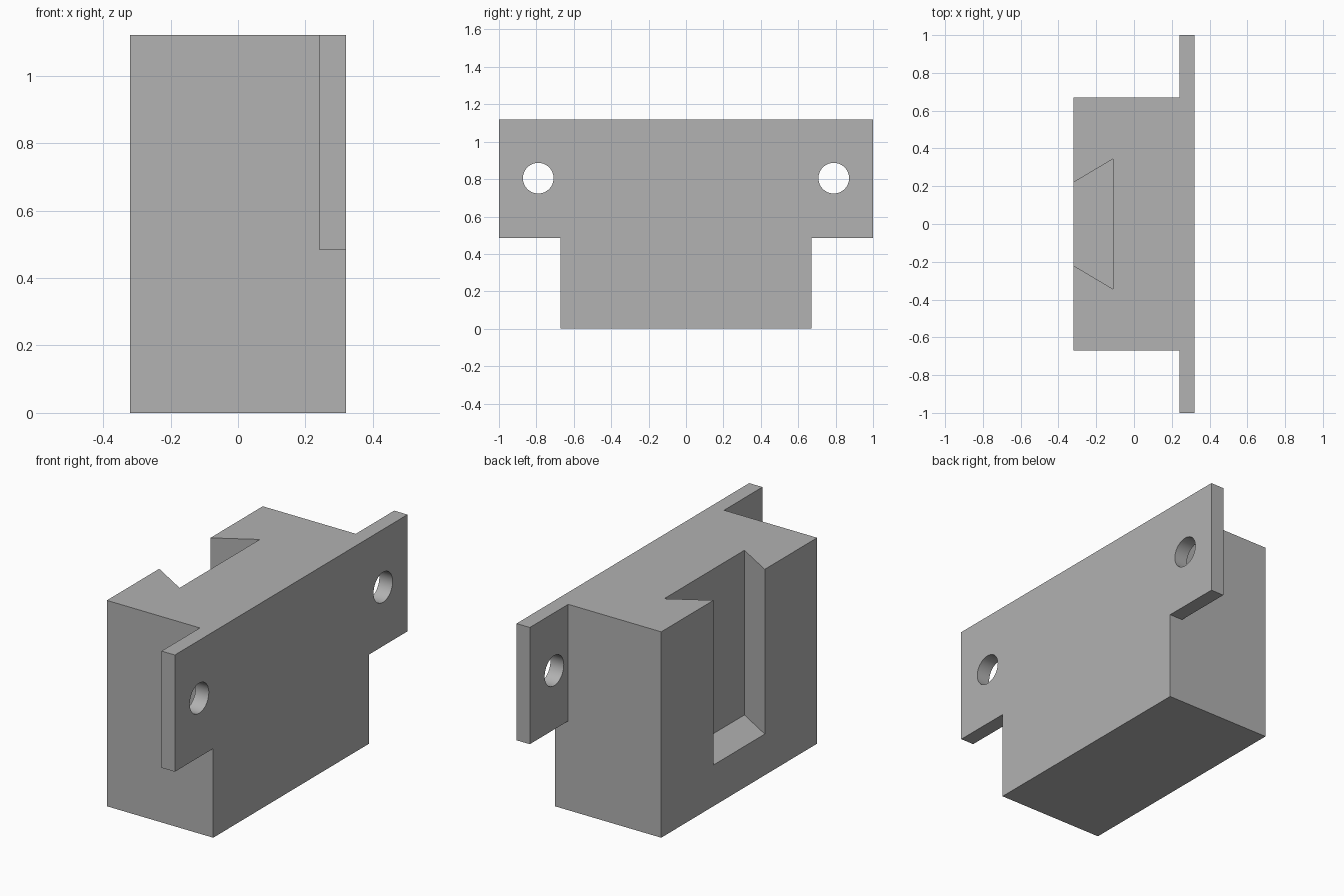
import bpy
import bmesh
from math import radians
from mathutils import Matrix, Vector

cube = bpy.data.objects.get("Cube")
if cube:
    bpy.data.objects.remove(cube, do_unlink=True)

HEIGHT = 1.12
HALF_X = 0.32
PLATE_X = 0.24      # inner face of the mounting plate
BLOCK_Y = 0.67
EAR_Z = 0.485       # underside of the ears

grey = bpy.data.materials.new("plain grey")
grey.use_nodes = True
colour = (0.445, 0.445, 0.445, 1)
grey.diffuse_color = colour
grey.node_tree.nodes["Principled BSDF"].inputs["Base Color"].default_value = colour


def finish(bm, name):
    bmesh.ops.recalc_face_normals(bm, faces=bm.faces)
    mesh = bpy.data.meshes.new(name)
    bm.to_mesh(mesh)
    bm.free()
    mesh.materials.append(grey)
    obj = bpy.data.objects.new(name, mesh)
    bpy.context.collection.objects.link(obj)
    return obj


def prism(name, points, along):
    """Extrude a closed outline of 3D points by a vector."""
    bm = bmesh.new()
    face = bm.faces.new([bm.verts.new(p) for p in points])
    new = bmesh.ops.extrude_face_region(bm, geom=[face])["geom"]
    bmesh.ops.translate(bm, vec=Vector(along),
                        verts=[v for v in new if isinstance(v, bmesh.types.BMVert)])
    return finish(bm, name)


def combine(target, other, operation):
    """Apply a boolean and discard the helper object."""
    mod = target.modifiers.new(operation.lower(), 'BOOLEAN')
    mod.operation = operation
    mod.solver = 'EXACT'
    mod.object = other
    other.hide_render = True
    bpy.context.view_layer.objects.active = target
    bpy.ops.object.modifier_apply(modifier=mod.name)
    bpy.data.objects.remove(other, do_unlink=True)


# Mounting plate: T-shaped outline with an ear on each side
half = [(BLOCK_Y, 0), (BLOCK_Y, EAR_Z), (1, EAR_Z), (1, HEIGHT)]
outline = half + [(-y, z) for y, z in reversed(half)]
bracket = prism("bracket_body", [(PLATE_X, y, z) for y, z in outline],
                (HALF_X - PLATE_X, 0, 0))

# Solid block behind the plate
corners = [(-BLOCK_Y, 0), (BLOCK_Y, 0), (BLOCK_Y, HEIGHT), (-BLOCK_Y, HEIGHT)]
block = prism("block", [(-HALF_X, y, z) for y, z in corners],
              (HALF_X + PLATE_X, 0, 0))
combine(bracket, block, 'UNION')

# Dovetail slot, open at the top and on the -x face
slope = (0.345 - 0.22) / 0.21
outer_x, inner_x = -0.42, -0.11
outer_y = 0.345 - slope * (inner_x - outer_x)
slot = prism("dovetail_cutter",
             [(outer_x, -outer_y, 0.224), (inner_x, -0.345, 0.224),
              (inner_x, 0.345, 0.224), (outer_x, outer_y, 0.224)], (0, 0, 1))
combine(bracket, slot, 'DIFFERENCE')

# Screw hole through each ear
for side in (-1, 1):
    bm = bmesh.new()
    bmesh.ops.create_cone(bm, cap_ends=True, segments=48, radius1=0.082,
                          radius2=0.082, depth=0.3,
                          matrix=Matrix.Translation((0.28, side * 0.79, 0.805))
                          @ Matrix.Rotation(radians(90), 4, 'Y'))
    combine(bracket, finish(bm, "hole_cutter"), 'DIFFERENCE')

# Smooth hole walls, sharp edges elsewhere
bpy.ops.object.select_all(action='DESELECT')
bracket.select_set(True)
bpy.context.view_layer.objects.active = bracket
bpy.ops.object.shade_smooth_by_angle(angle=radians(30))
